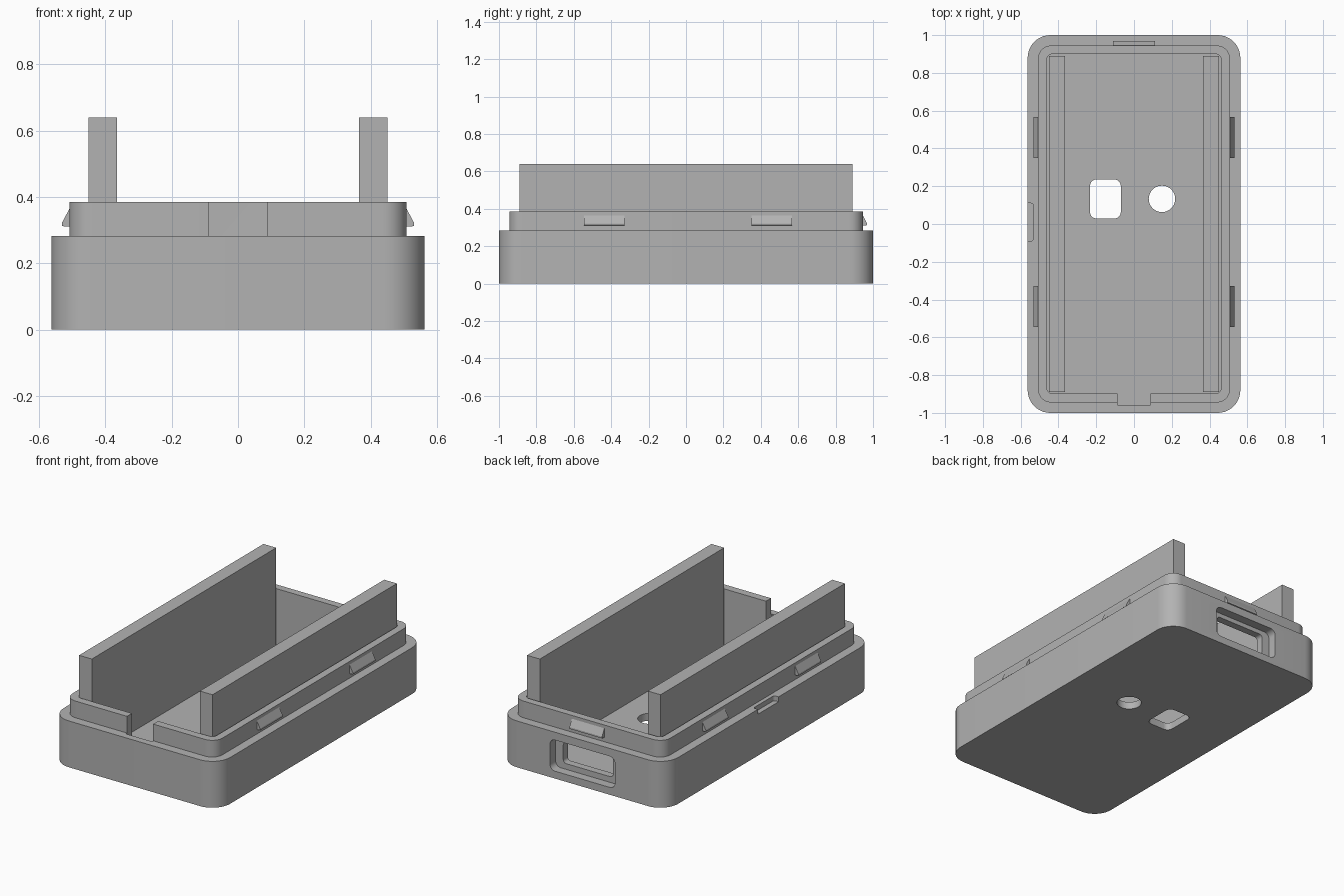
import bpy
import bmesh
import math
from mathutils import Matrix, Vector

old = bpy.data.objects.get("Cube")
if old:
    bpy.data.objects.remove(old, do_unlink=True)

grey = bpy.data.materials.new("plain grey")
grey.use_nodes = True
colour = (0.45, 0.45, 0.45, 1)
grey.diffuse_color = colour
grey.node_tree.nodes["Principled BSDF"].inputs["Base Color"].default_value = colour

FLOOR, RIM, LIP_TOP, WALL_TOP = 0.045, 0.283, 0.385, 0.64


def prism(name, outline, depth, matrix):
    """Extrude a flat outline along local z, then place it."""
    bm = bmesh.new()
    face = bm.faces.new([bm.verts.new((u, v, 0)) for u, v in outline])
    result = bmesh.ops.extrude_face_region(bm, geom=[face])
    verts = [g for g in result["geom"] if isinstance(g, bmesh.types.BMVert)]
    bmesh.ops.translate(bm, verts=verts, vec=(0, 0, depth))
    bm.transform(matrix)
    bmesh.ops.recalc_face_normals(bm, faces=bm.faces)
    mesh = bpy.data.meshes.new(name)
    bm.to_mesh(mesh)
    bm.free()
    mesh.materials.append(grey)
    obj = bpy.data.objects.new(name, mesh)
    bpy.context.collection.objects.link(obj)
    return obj


def rounded(u0, u1, v0, v1, r, steps=10):
    """Rectangle outline with rounded corners."""
    if r == 0:
        return [(u0, v0), (u1, v0), (u1, v1), (u0, v1)]
    points = []
    corners = [(u1 - r, v1 - r), (u0 + r, v1 - r), (u0 + r, v0 + r), (u1 - r, v0 + r)]
    for k, (cu, cv) in enumerate(corners):
        for i in range(steps + 1):
            a = (k + i / steps) * math.pi / 2
            points.append((cu + r * math.cos(a), cv + r * math.sin(a)))
    return points


def block(name, x0, x1, y0, y1, z0, z1, r=0):
    return prism(name, rounded(x0, x1, y0, y1, r), z1 - z0, Matrix.Translation((0, 0, z0)))


def boolean(target, tool, operation):
    mod = target.modifiers.new(operation, "BOOLEAN")
    mod.operation, mod.solver, mod.object = operation, "EXACT", tool
    bpy.context.view_layer.objects.active = target
    bpy.ops.object.modifier_apply(modifier=mod.name)
    bpy.data.objects.remove(tool, do_unlink=True)


def back_cutter(name, half, z0, z1, y0, y1, r):
    """Rounded cutter running along y."""
    turn = Matrix.Translation((0, y1, 0)) @ Matrix.Rotation(math.pi / 2, 4, "X")
    return prism(name, rounded(-half, half, z0, z1, r, 6), y1 - y0, turn)


# Tray: outer body with a stepped lip
tray = block("tray", -0.563, 0.563, -1, 1, 0, RIM, 0.12)
lip = block("lip", -0.508, 0.508, -0.945, 0.945, RIM - 0.05, LIP_TOP, 0.07)
boolean(tray, lip, "UNION")

# Cavity, front slot, floor openings, side pry slot and stepped back port
cutters = [
    block("cavity", -0.462, 0.462, -0.897, 0.9, FLOOR, 0.5, 0.03),
    block("front_slot", -0.088, 0.088, -0.957, -0.8, FLOOR, 0.5),
    block("square_opening", -0.233, -0.07, 0.029, 0.236, -0.1, 0.2, 0.035),
    block("round_opening", 0.078, 0.218, 0.063, 0.203, -0.1, 0.2, 0.07),
    block("pry_slot", -0.65, -0.532, -0.09, 0.11, RIM - 0.03, RIM + 0.01, 0.015),
    back_cutter("port_recess", 0.22, 0.045, 0.235, 0.945, 1.1, 0.035),
    back_cutter("port_opening", 0.168, 0.08, 0.208, 0.85, 1.1, 0.02),
]
for cutter in cutters:
    boolean(tray, cutter, "DIFFERENCE")


# Snap clips: wedge profile (outward, up), swept along the lip edge
def clip(name, origin, outward, length):
    out, up = Vector(outward), Vector((0, 0, 1))
    along = out.cross(up)
    turn = Matrix((out, up, along)).transposed().to_4x4()
    start = Vector(origin) - along * length / 2
    wedge = [(-0.01, 0.31), (0.023, 0.312), (0.023, 0.322), (0, 0.365), (-0.01, 0.365)]
    return prism(name, wedge, length, Matrix.Translation(start) @ turn)


for side, word in ((1, "left"), (-1, "right")):
    for y, end in ((-0.436, "front"), (0.459, "back")):
        clip(f"{word}_{end}_clip", (side * 0.508, y, 0), (side, 0, 0), 0.217)
    # Tall inner wall standing on the tray floor
    x0, x1 = sorted((side * 0.365, side * 0.451))
    block(f"{word}_wall", x0, x1, -0.89, 0.89, FLOOR - 0.005, WALL_TOP)
clip("back_clip", (0, 0.945, 0), (0, 1, 0), 0.22)

# Smooth the rounded corners, keep the edges sharp
bpy.ops.object.select_all(action="DESELECT")
tray.select_set(True)
bpy.context.view_layer.objects.active = tray
bpy.ops.object.shade_smooth_by_angle(angle=math.radians(30))
